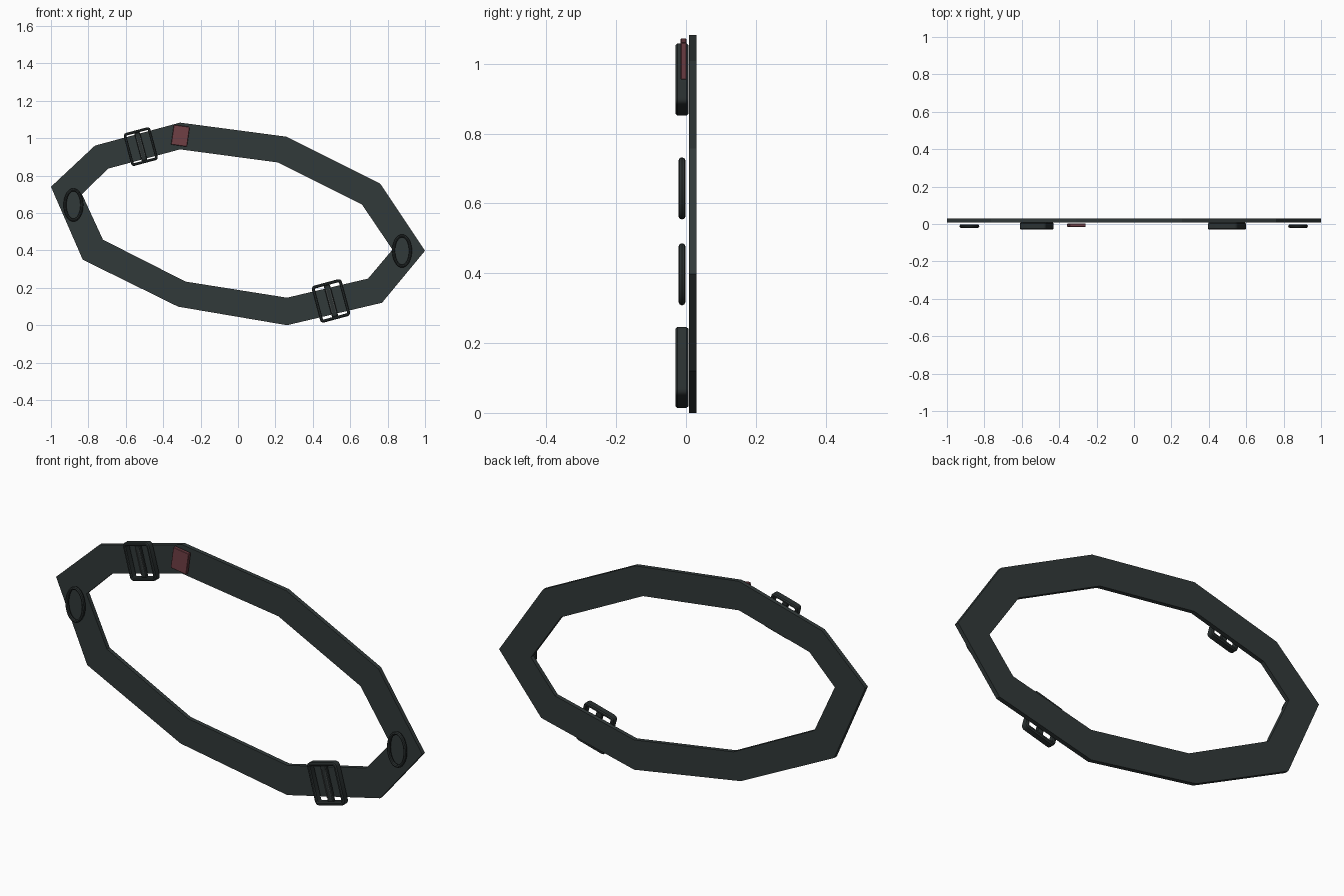
import bpy, bmesh
from math import sin, cos, pi, radians
from mathutils import Matrix, Vector

if "Cube" in bpy.data.objects:
    bpy.data.objects.remove(bpy.data.objects["Cube"])


def material(name, rgb):
    m = bpy.data.materials.new(name)
    m.use_nodes = True
    m.diffuse_color = (*rgb, 1)
    bsdf = m.node_tree.nodes["Principled BSDF"]
    bsdf.inputs["Base Color"].default_value = (*rgb, 1)
    bsdf.inputs["Roughness"].default_value = 0.8
    return m


WEBBING = material("webbing charcoal", (0.031, 0.041, 0.041))
PLASTIC = material("buckle black", (0.024, 0.031, 0.031))
RED = material("tag red", (0.16, 0.05, 0.06))
GREY = material("ridge grey", (0.09, 0.1, 0.1))


def finish(name, bm, mat, smooth=False):
    bmesh.ops.recalc_face_normals(bm, faces=bm.faces)
    mesh = bpy.data.meshes.new(name)
    bm.to_mesh(mesh)
    bm.free()
    obj = bpy.data.objects.new(name, mesh)
    bpy.context.collection.objects.link(obj)
    mesh.materials.append(mat)
    if smooth:
        bpy.ops.object.select_all(action="DESELECT")
        obj.select_set(True)
        bpy.context.view_layer.objects.active = obj
        bpy.ops.object.shade_smooth_by_angle(angle=radians(35))
    return obj


def loft(name, loops, mat, smooth=False):
    """Closed band through equally long loops of points, last joined to first."""
    bm = bmesh.new()
    rows = [[bm.verts.new(p) for p in loop] for loop in loops]
    for a, b in zip(rows, rows[1:] + rows[:1]):
        for i in range(len(a)):
            j = (i + 1) % len(a)
            bm.faces.new((a[i], a[j], b[j], b[i]))
    return finish(name, bm, mat, smooth)


def box(name, size, offset, mat, bevel=0.0):
    bm = bmesh.new()
    bmesh.ops.create_cube(bm, size=1)
    for v in bm.verts:
        v.co = Vector(a * b for a, b in zip(v.co, size)) + Vector(offset)
    if bevel:
        bmesh.ops.bevel(bm, geom=bm.edges[:], offset=bevel, segments=1, affect="EDGES")
    return finish(name, bm, mat)


def place(obj, x, z, tilt, scale=1):
    """Tilt in the front plane and move to the spot on the strap."""
    spin = Matrix.Rotation(radians(tilt), 4, "Y")
    size = Matrix.Diagonal((scale, 1, scale, 1))
    obj.matrix_world = Matrix.Translation((x, 0, z)) @ spin @ size


# Flat faceted strap loop
outer = [(-1, .74), (-.765, .96), (-.31, 1.083), (.257, 1.008), (.76, .757),
         (1, .398), (.77, .12), (.262, 0), (-.32, .099), (-.83, .35)]
inner = [(-.834, .7), (-.695, .837), (-.31, .94), (.214, .87), (.663, .645),
         (.826, .404), (.695, .249), (.262, .147), (-.28, .233), (-.722, .457)]
FRONT, BACK = .009, .03
loft("strap_loop", [[(x, y, z) for x, z in ring] for ring, y in
                    ((outer, FRONT), (outer, BACK), (inner, BACK), (inner, FRONT))], WEBBING)


# Oval rings lying against both ends of the strap
def oval(inset, y):
    return [((.053 - inset) * cos(a), y, (.089 - inset) * sin(a))
            for a in (2 * pi * i / 32 for i in range(32))]


for name, x, z in (("right_oval_ring", -.88, .643), ("left_oval_ring", .877, .397)):
    section = [(.008 - .008 * cos(2 * pi * k / 8), -.0115 + .0095 * sin(2 * pi * k / 8))
               for k in range(8)]
    ring = loft(name, [oval(*p) for p in section], PLASTIC, True)
    place(ring, x, z, 0)


# Sliding buckles: rounded frame, centre bar and ridges
def rounded_rect(inset, y, half_w=.083, half_h=.102, radius=.018):
    r = max(radius - inset, .004)
    w, h = half_w - inset - r, half_h - inset - r
    points = []
    for corner, (sx, sz) in enumerate(((1, 1), (-1, 1), (-1, -1), (1, -1))):
        for k in range(4):
            a = (corner + k / 3) * pi / 2
            points.append((sx * w + r * cos(a), y, sz * h + r * sin(a)))
    return points


for side, x, z, scale in (("right", -.52, .955, .89), ("left", .497, .13, 1)):
    section = [(.005, -.03), (0, -.025), (0, .002), (.005, .007),
               (.012, .007), (.016, .002), (.016, -.025), (.012, -.03)]
    parts = [loft(side + "_buckle_frame", [rounded_rect(*p) for p in section], PLASTIC, True),
             box(side + "_buckle_bar", (.034, .018, .176), (0, -.011, 0), PLASTIC, .004)]
    for n in (-1, 1):
        parts.append(box(side + "_buckle_ridge", (.004, .004, .13), (n * .011, -.021, 0), GREY))
    for part in parts:
        place(part, x, z, -15, scale)

# Small red tag beside the upper buckle
tag = box("red_tag", (.086, .017, .107), (0, -.007, 0), RED, .002)
place(tag, -.308, 1.013, 8)
